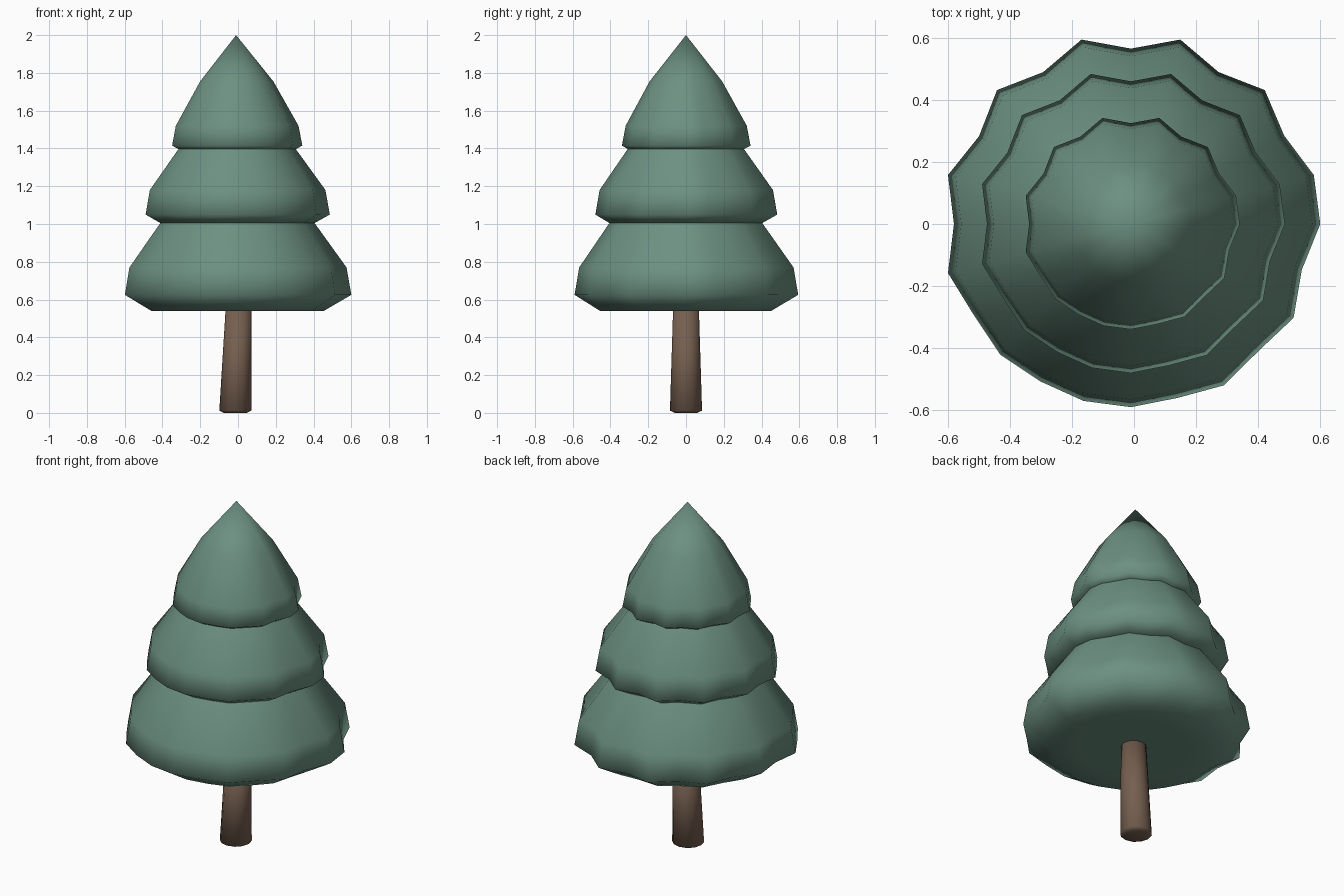
import bpy
import bmesh
from math import cos, sin, tau

if "Cube" in bpy.data.objects:
    bpy.data.objects.remove(bpy.data.objects["Cube"])


def make_material(name, rgb):
    mat = bpy.data.materials.new(name)
    mat.use_nodes = True
    mat.diffuse_color = (*rgb, 1)
    mat.node_tree.nodes["Principled BSDF"].inputs["Base Color"].default_value = (*rgb, 1)
    return mat


def make_lathe(name, mat, rings, apex=None):
    """Join closed rings of points from bottom to top, capped or ending in an apex."""
    bm = bmesh.new()
    loops = [[bm.verts.new(p) for p in ring] for ring in rings]
    count = len(loops[0])
    for low, high in zip(loops, loops[1:]):
        for i in range(count):
            j = (i + 1) % count
            bm.faces.new((low[i], low[j], high[j], high[i]))
    bm.faces.new(loops[0][::-1])
    if apex:
        tip = bm.verts.new(apex)
        for i in range(count):
            bm.faces.new((loops[-1][i], loops[-1][(i + 1) % count], tip))
    else:
        bm.faces.new(loops[-1])
    for face in bm.faces:
        face.smooth = True
    bmesh.ops.recalc_face_normals(bm, faces=bm.faces)
    mesh = bpy.data.meshes.new(name)
    bm.to_mesh(mesh)
    bm.free()
    mesh.materials.append(mat)
    obj = bpy.data.objects.new(name, mesh)
    bpy.context.collection.objects.link(obj)
    return obj


green = make_material("pine green", (0.15, 0.28, 0.22))
brown = make_material("bark brown", (0.18, 0.115, 0.08))

# Scalloped outline, one radius every 15 degrees, in hundredths of the rim radius
SCALLOP = [61, 61, 57, 61, 56.5, 61.5, 56.5, 61.5, 56.5, 61, 56.5, 61,
           57, 61, 58.5, 59.5, 58.5, 59, 59, 58, 60, 58, 60.5, 57]
CENTRE_X = -0.01


def foliage_ring(radius, z, waviness):
    ring = []
    for i, s in enumerate(SCALLOP):
        a = tau * i / len(SCALLOP)
        r = radius * (1 + waviness * (s / 60 - 1))
        ring.append((CENTRE_X + r * cos(a), r * sin(a), z))
    return ring


# Foliage tiers: (radius, height, waviness) from the underside to the neck
TIERS = {
    "lower_foliage": [(0.30, 0.54, 0.3), (0.46, 0.54, 0.6), (0.60, 0.625, 1),
                      (0.575, 0.77, 1), (0.40, 1.02, 0.7), (0.36, 1.08, 0.7)],
    "middle_foliage": [(0.30, 1.01, 0.5), (0.41, 1.005, 0.8), (0.488, 1.05, 1),
                       (0.465, 1.18, 1), (0.31, 1.40, 0.7), (0.27, 1.46, 0.7)],
    "top_foliage": [(0.22, 1.395, 0.5), (0.30, 1.39, 0.8), (0.345, 1.415, 1),
                    (0.325, 1.52, 1), (0.195, 1.755, 0.7)],
}
for name, profile in TIERS.items():
    tip = (CENTRE_X, 0, 2) if name == "top_foliage" else None
    make_lathe(name, green, [foliage_ring(*p) for p in profile], tip)

# Tapered trunk with a softly rounded foot: (centre x, radius, height)
TRUNK = [(-0.014, 0.06, 0), (-0.014, 0.085, 0.012), (0.003, 0.068, 0.56)]
SIDES = 12
make_lathe("trunk", brown, [
    [(x + r * cos(tau * i / SIDES), r * sin(tau * i / SIDES), z) for i in range(SIDES)]
    for x, r, z in TRUNK])
